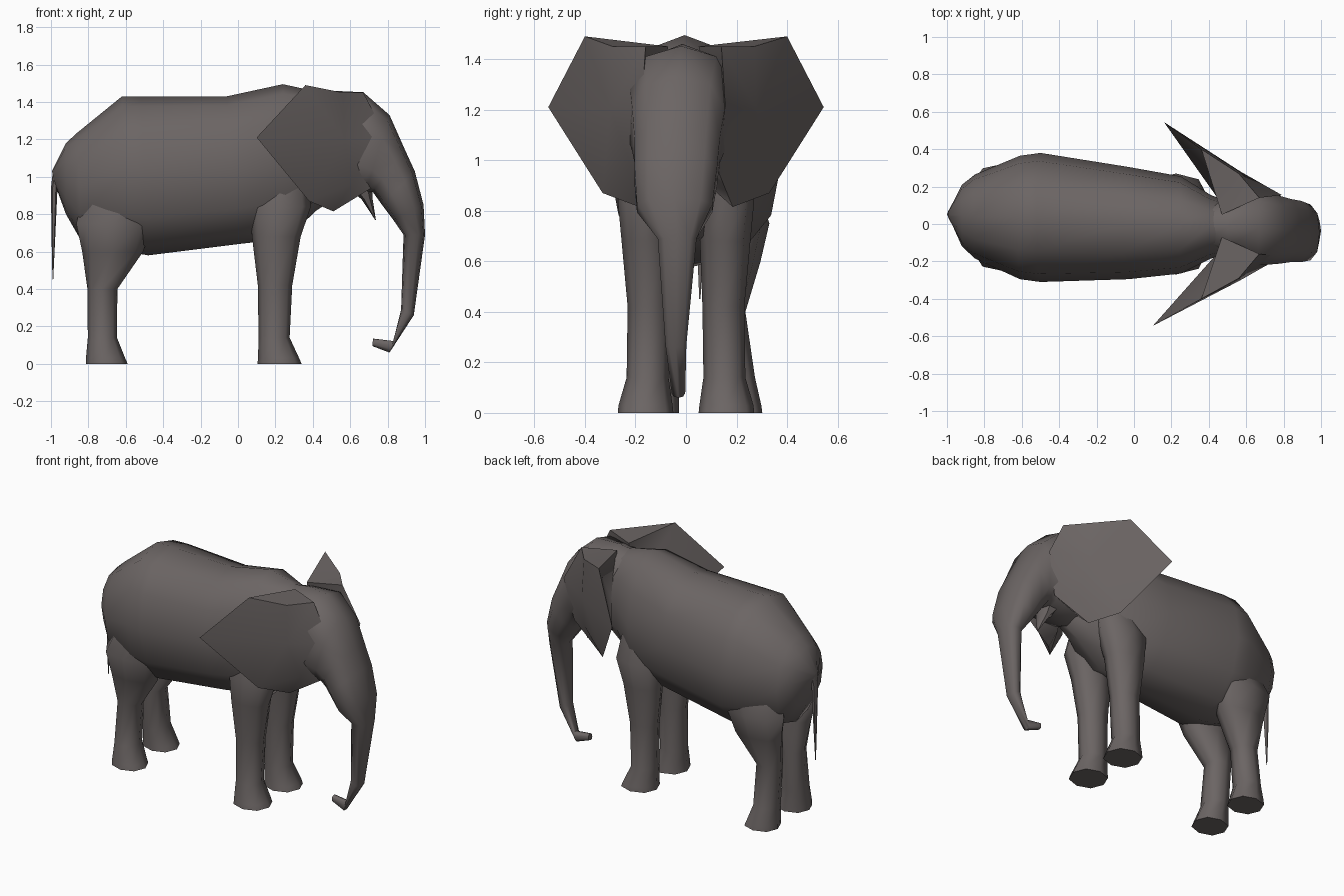
import bpy, bmesh, math
from mathutils import Vector

hide = bpy.data.materials.new("grey brown hide")
hide.diffuse_color = (0.148, 0.130, 0.127, 1)


def finish(name, bm, angle=60):
    bmesh.ops.recalc_face_normals(bm, faces=bm.faces)
    me = bpy.data.meshes.new(name)
    bm.to_mesh(me)
    bm.free()
    for p in me.polygons:
        p.use_smooth = True
    me.set_sharp_from_angle(angle=math.radians(angle))
    me.materials.append(hide)
    ob = bpy.data.objects.new(name, me)
    bpy.context.collection.objects.link(ob)
    return ob


def loft(name, rings, n=10, power=2.0):
    """Skin a row of rings, each given as (centre, radius vector u, radius vector v)."""
    bm = bmesh.new()
    rows = []
    for c, u, v in rings:
        row = []
        for i in range(n):
            a = 2 * math.pi * i / n
            ca, sa = math.cos(a), math.sin(a)
            s = math.copysign(abs(ca) ** (2 / power), ca)
            t = math.copysign(abs(sa) ** (2 / power), sa)
            row.append(bm.verts.new(Vector(c) + s * Vector(u) + t * Vector(v)))
        rows.append(row)
    for a, b in zip(rows, rows[1:]):
        for i in range(n):
            j = (i + 1) % n
            bm.faces.new((a[i], a[j], b[j], b[i]))
    bm.faces.new(rows[0][::-1])
    bm.faces.new(rows[-1])
    return finish(name, bm)


def profile_rings(rows):
    """Rings from (top x, top z, bottom x, bottom z, centre y, half width)."""
    return [(((tx + bx) / 2, cy, (tz + bz) / 2),
             ((tx - bx) / 2, 0, (tz - bz) / 2), (0, hw, 0))
            for tx, tz, bx, bz, cy, hw in rows]


# body, rump to neck
loft("body", profile_rings([
    (-0.995, 1.03, -0.975, 0.95, 0.05, 0.025),
    (-0.92, 1.18, -0.92, 0.80, 0.045, 0.165),
    (-0.86, 1.235, -0.84, 0.66, 0.04, 0.225),
    (-0.62, 1.43, -0.60, 0.60, 0.035, 0.33),
    (-0.52, 1.43, -0.48, 0.58, 0.035, 0.345),
    (-0.06, 1.43, 0.0, 0.64, 0.005, 0.30),
    (0.24, 1.495, 0.26, 0.67, -0.005, 0.26),
    (0.40, 1.46, 0.42, 0.82, -0.015, 0.17),
    (0.52, 1.42, 0.54, 0.90, -0.02, 0.13)]), n=12, power=2.15)

# head running down into the trunk
loft("head_and_trunk", profile_rings([
    (0.36, 1.44, 0.44, 0.90, -0.015, 0.12),
    (0.50, 1.46, 0.52, 0.88, -0.015, 0.16),
    (0.67, 1.452, 0.62, 0.90, -0.02, 0.21),
    (0.81, 1.33, 0.68, 0.91, -0.03, 0.19),
    (0.89, 1.15, 0.72, 0.92, -0.035, 0.175),
    (0.945, 1.03, 0.77, 0.85, -0.04, 0.17),
    (0.992, 0.85, 0.83, 0.77, -0.045, 0.155),
    (1.0, 0.69, 0.885, 0.69, -0.035, 0.08),
    (0.94, 0.26, 0.872, 0.29, -0.04, 0.043),
    (0.81, 0.06, 0.83, 0.122, -0.03, 0.028),
    (0.718, 0.095, 0.722, 0.135, -0.025, 0.02)]), n=10, power=2.6)

# ears: broad at the temples and sharp at the outer rim
EAR = {
    "rim": [(0.36, 0.40, 1.49), (0.13, 0.545, 1.21), (0.38, 0.33, 0.87), (0.51, 0.185, 0.815)],
    "cheek": [(0.56, 0.28, 1.45), (0.57, 0.29, 1.20), (0.61, 0.20, 0.96)],
    "temple": [(0.67, 0.15, 1.45), (0.79, 0.165, 1.22), (0.73, 0.14, 0.95)],
    "back": [(0.47, 0.06, 1.45), (0.46, 0.13, 1.15), (0.50, 0.10, 0.90)],
}
for name, s, tip_x in (("left_ear", 1, 0.03), ("right_ear", -1, -0.03)):
    bm = bmesh.new()
    r, c, t, b = [[bm.verts.new((x, y * s - 0.01 * (k != "rim"), z)) for x, y, z in pts]
                  for k, pts in EAR.items()]
    r[1].co.x += tip_x
    for f in ((r[0], r[1], c[1]), (r[0], c[1], c[0]), (r[1], r[2], c[1]),
              (r[2], c[2], c[1]), (r[2], r[3], c[2]), (r[3], t[2], c[2]),
              (c[0], c[1], t[0]), (c[1], t[1], t[0]), (c[1], c[2], t[1]), (c[2], t[2], t[1]),
              (r[0], b[1], r[1]), (r[0], b[0], b[1]), (r[1], b[1], r[2]),
              (r[2], b[1], b[2]), (r[2], b[2], r[3]), (r[3], b[2], t[2]),
              (r[0], c[0], b[0]), (c[0], t[0], b[0]),
              (t[0], t[1], b[1]), (t[0], b[1], b[0]), (t[1], t[2], b[1]), (t[2], b[2], b[1])):
        bm.faces.new(f)
    finish(name, bm, 75)

# lower lip
loft("lower_lip", profile_rings([
    (0.72, 0.96, 0.60, 0.93, -0.02, 0.08),
    (0.72, 0.88, 0.66, 0.88, -0.02, 0.06),
    (0.737, 0.77, 0.733, 0.77, -0.02, 0.005)]), n=6)

# legs: rows of height, centre x, side offset, x radius, y radius
HIND = [(0.0, -0.702, 0.165, 0.112, 0.102), (0.03, -0.708, 0.163, 0.105, 0.10),
        (0.14, -0.725, 0.15, 0.078, 0.088), (0.40, -0.725, 0.122, 0.08, 0.078),
        (0.60, -0.67, 0.155, 0.163, 0.105), (0.75, -0.66, 0.175, 0.205, 0.12),
        (0.92, -0.58, 0.12, 0.24, 0.12)]
FORE = [(0.0, 0.222, 0.16, 0.118, 0.11), (0.03, 0.217, 0.16, 0.11, 0.107),
        (0.14, 0.193, 0.152, 0.083, 0.083), (0.42, 0.198, 0.148, 0.092, 0.083),
        (0.68, 0.205, 0.155, 0.13, 0.10), (0.84, 0.225, 0.155, 0.165, 0.115),
        (1.05, 0.22, 0.08, 0.16, 0.11)]
for part, rows, mid in (("hind_leg", HIND, 0.035), ("front_leg", FORE, 0.0)):
    for side, s in (("left", 1), ("right", -1)):
        loft(side + "_" + part, [((x, mid + s * off, z), (rx, 0, 0), (0, ry, 0))
                                 for z, x, off, rx, ry in rows], n=8, power=2.2)

# tail
loft("tail", profile_rings([
    (-0.94, 1.03, -0.99, 1.03, 0.05, 0.035),
    (-0.965, 0.94, -1.0, 0.94, 0.052, 0.025),
    (-0.977, 0.68, -0.997, 0.68, 0.055, 0.014),
    (-0.988, 0.45, -0.992, 0.45, 0.055, 0.003)]), n=6)
